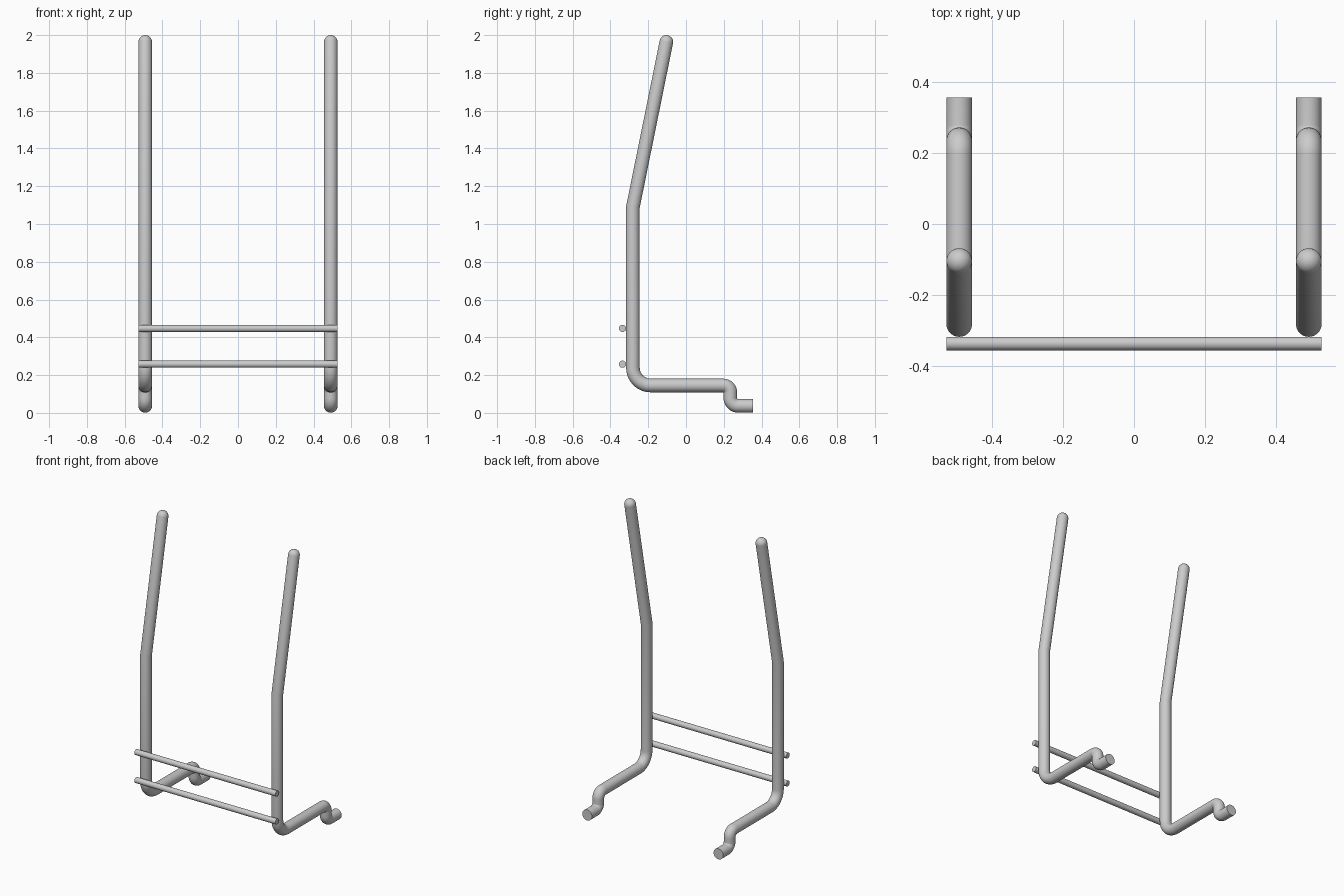
import bpy, bmesh
from math import sin, cos, pi, radians
from mathutils import Vector

if "Cube" in bpy.data.objects:
    bpy.data.objects.remove(bpy.data.objects["Cube"])

X, R, BAR_R, SIDES = 0.491, 0.036, 0.019, 32


def arc(cy, cz, r, a0, a1, n=10):
    """Points of an arc in the y-z plane, angles in degrees."""
    return [Vector((cy + r * cos(radians(a0 + (a1 - a0) * i / n)),
                    cz + r * sin(radians(a0 + (a1 - a0) * i / n)))) for i in range(n + 1)]


def finish(name, bm):
    bmesh.ops.recalc_face_normals(bm, faces=bm.faces)
    me = bpy.data.meshes.new(name)
    bm.to_mesh(me)
    bm.free()
    ob = bpy.data.objects.new(name, me)
    bpy.context.collection.objects.link(ob)
    bpy.ops.object.select_all(action='DESELECT')
    ob.select_set(True)
    bpy.context.view_layer.objects.active = ob
    bpy.ops.object.shade_smooth_by_angle(angle=radians(40))
    return ob


def sweep(name, path, radius, x):
    """Sweep a circle along a y-z path: flat start, domed end."""
    dirs = [(b - a).normalized() for a, b in zip(path, path[1:])]
    rings = []
    for p, d0, d1 in zip(path, dirs[:1] + dirs, dirs + dirs[-1:]):
        t = (d0 + d1).normalized()
        rings.append((p, t, radius, radius / t.dot(d0)))
    end, t = path[-1], dirs[-1]
    for k in range(1, 8):
        a = k * pi / 16
        rings.append((end + t * radius * sin(a), t, radius * cos(a), radius * cos(a)))
    bm = bmesh.new()
    loops = []
    for p, d, rx, rn in rings:
        n = Vector((-d.y, d.x))
        loops.append([bm.verts.new((x + rx * cos(a), p.x + n.x * rn * sin(a), p.y + n.y * rn * sin(a)))
                      for a in (2 * pi * s / SIDES for s in range(SIDES))])
    for a, b in zip(loops, loops[1:]):
        for s in range(SIDES):
            e = (s + 1) % SIDES
            bm.faces.new((a[s], a[e], b[e], b[s]))
    bm.faces.new(loops[0])
    top = end + t * radius
    tip = bm.verts.new((x, top.x, top.y))
    for s in range(SIDES):
        bm.faces.new((loops[-1][s], loops[-1][(s + 1) % SIDES], tip))
    return finish(name, bm)


# Side rail: hooked foot, horizontal run, upright, leaning top
path = [Vector((0.355, 0.037))]
path += arc(0.277, 0.079, 0.042, 270, 180)
path += arc(0.197, 0.107, 0.038, 0, 90)
path += arc(-0.187, 0.239, 0.094, 270, 180)
path += [Vector((-0.281, 1.09)), Vector((-0.104, 1.964))]
rail = sweep("side_rail", path, R, X)
rail.modifiers.new("mirror", 'MIRROR').use_axis[0] = True

# Two crossbars on the front of the uprights
for label, z in (("lower", 0.258), ("upper", 0.447)):
    bm = bmesh.new()
    bmesh.ops.create_cone(bm, cap_ends=True, segments=24, radius1=BAR_R, radius2=BAR_R, depth=2 * (X + R))
    for v in bm.verts:
        v.co = Vector((v.co.z, v.co.x - 0.336, v.co.y + z))
    finish(label + "_crossbar", bm)
